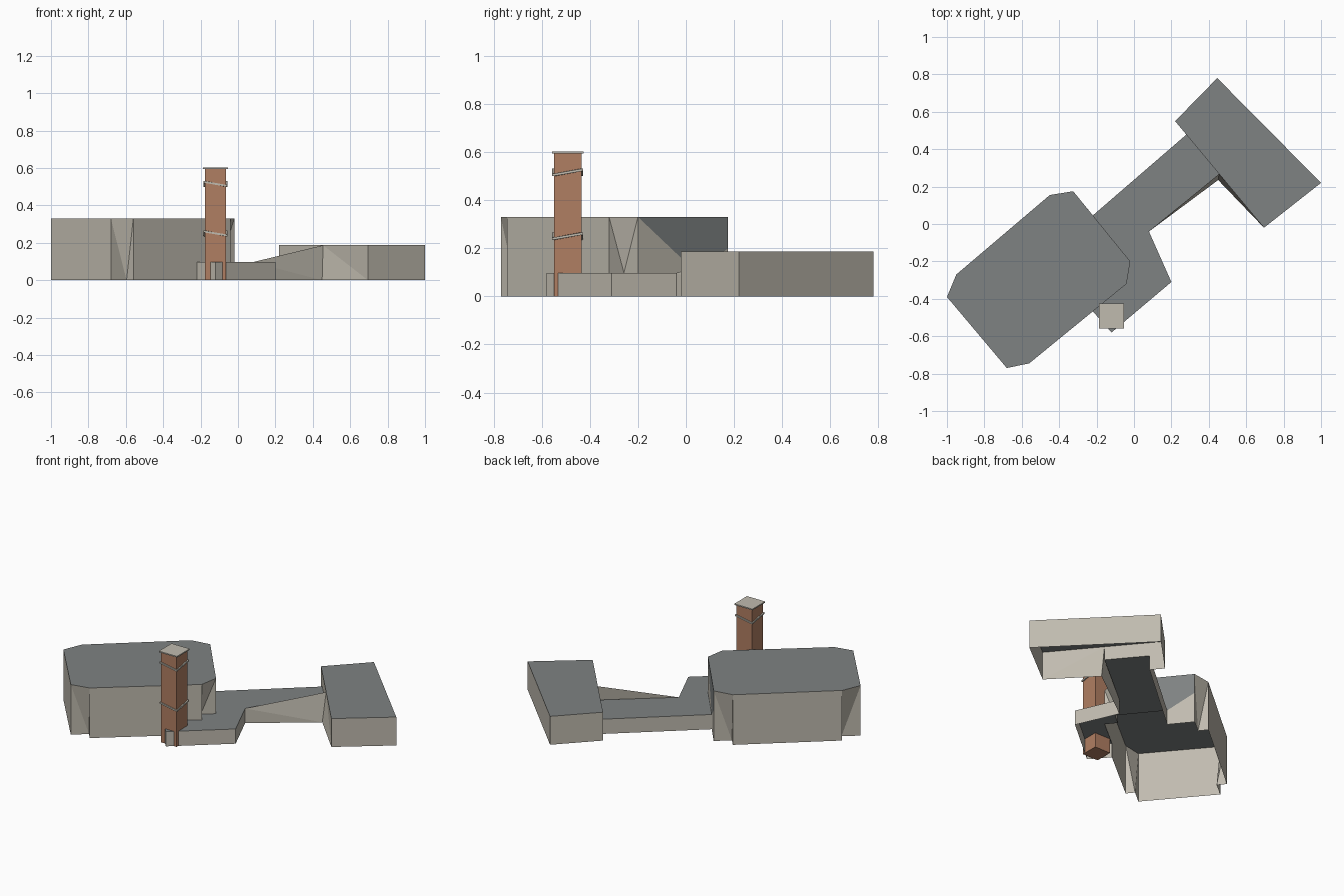
import bpy, math
from mathutils import Vector

if "Cube" in bpy.data.objects:
    bpy.data.objects.remove(bpy.data.objects["Cube"])


def material(name, rgb):
    lin = [(c / 255 / 12.92) if c < 10 else ((c / 255 + 0.055) / 1.055) ** 2.4 for c in rgb]
    m = bpy.data.materials.new(name)
    m.diffuse_color = (*lin, 1)
    m.use_nodes = True
    m.node_tree.nodes["Principled BSDF"].inputs["Base Color"].default_value = m.diffuse_color
    return m


WALL = material("beige wall", (192, 187, 175))
ROOF = material("grey roof", (126, 130, 130))
BRICK = material("brown brick", (176, 126, 98))


def shell(name, faces, centre, mats=(WALL, ROOF)):
    """faces: (material index, points); every face is turned away from centre."""
    verts, polys, idx = [], [], []
    for mi, pts in faces:
        pts = [Vector(p) for p in pts]
        n = Vector()
        for i, p in enumerate(pts):
            n += p.cross(pts[(i + 1) % len(pts)])
        mid = sum(pts, Vector()) / len(pts)
        if n.dot(mid - Vector(centre)) < 0:
            pts.reverse()
        polys.append(range(len(verts), len(verts) + len(pts)))
        verts += pts
        idx.append(mi)
    me = bpy.data.meshes.new(name)
    me.from_pydata(verts, [], [list(p) for p in polys])
    for m in mats:
        me.materials.append(m)
    for f, mi in zip(me.polygons, idx):
        f.material_index = mi
    ob = bpy.data.objects.new(name, me)
    bpy.context.collection.objects.link(ob)
    return ob


def at(p, z):
    return (p[0], p[1], z)


def wall(a, b, z0, z1):
    return (0, [at(a, z0), at(b, z0), at(b, z1), at(a, z1)])


def flat(pts, z):
    return (1, [at(p, z) for p in pts])


def notch(a, apex, b, z0, z1):
    """Chamfered top edge whose foot folds in to an inner corner."""
    return [(0, [at(a, z1), at(a, z0), at(apex, z0)]),
            (0, [at(a, z1), at(apex, z0), at(b, z1)]),
            (0, [at(apex, z0), at(b, z0), at(b, z1)])]


H, L, W = 0.33, 0.097, 0.187      # hall, link and wing heights

# Shared plan points
sw_w, sw_s = (-1, -0.39), (-0.68, -0.77)
se_s, se_e = (-0.56, -0.745), (-0.04, -0.32)
ne_e, ne_n = (-0.02, -0.20), (-0.325, 0.175)
nw_n, nw_w = (-0.45, 0.155), (-0.95, -0.27)
link_w, link_n = (-0.22, 0.046), (0.28, 0.478)
link_s, link_e = (0.08, -0.04), (0.455, 0.268)
annex_w, annex_s, annex_e = (-0.22, -0.467), (-0.12, -0.58), (0.20, -0.31)
apex_e, fold = (-0.091, -0.258), (0.45, 0.235)

# Main hall: flat roof, four walls, folded corners, open underneath
hall = [flat([sw_w, sw_s, se_s, se_e, ne_e, ne_n, nw_n, nw_w], H),
        wall(sw_w, sw_s, 0, H), wall(nw_n, nw_w, 0, H),
        (0, [at(se_s, 0), at(annex_w, 0), at(annex_w, L), at(se_e, L), at(se_e, H), at(se_s, H)]),
        (1, [at(ne_e, H), at(ne_n, H), at(ne_n, 0.2), at(link_w, L)]),
        (0, [at(ne_e, L), at(link_w, L), at(ne_e, H)]),
        (0, [at(link_w, L), at(link_w, 0), at(ne_n, 0), at(ne_n, 0.2)])]
hall += notch(sw_s, (-0.596, -0.70), se_s, 0, H)
hall += notch(se_e, apex_e, ne_e, L, H)
hall += notch(ne_n, (-0.41, 0.106), nw_n, 0, H)
hall += notch(nw_w, (-0.911, -0.318), sw_w, 0, H)
shell("main_hall", hall, (-0.51, -0.3, 0.16))

# Low link between hall and wing, with one wall rising toward the wing
shell("link_corridor", [
    flat([link_n, link_w, ne_e, link_s, link_e], L),
    wall(link_w, link_n, 0, L),
    (0, [at(link_s, L), at(link_s, 0), at(fold, 0)]),
    (0, [at(link_s, L), at(fold, 0), at(link_e, W)]),
], (0.12, 0.16, 0))

# Low annex in front of the hall
shell("annex", [
    flat([link_s, ne_e, apex_e, se_e, annex_w, annex_s, annex_e], L),
    wall(link_s, annex_e, 0, L), wall(annex_e, annex_s, 0, L),
    wall(annex_s, annex_w, 0, L),
], (0, -0.3, 0))

# Far wing
ww, wn, we, ws = (0.22, 0.55), (0.445, 0.78), (1.0, 0.22), (0.695, -0.02)
shell("far_wing", [
    flat([ww, link_n, link_e, ws, we, wn], W),
    wall(ww, wn, 0, W), wall(wn, we, 0, W), wall(we, ws, 0, W),
    wall(ww, link_n, 0, W), wall(link_n, link_e, L, W),
    (0, [at(link_e, W), at(fold, 0), at(ws, 0)]),
    (0, [at(link_e, W), at(ws, 0), at(ws, W)]),
], (0.6, 0.37, 0.09))

# Chimney: square shaft, thin cap and two zigzag bands
CX, CY = -0.12, -0.492


def box(name, half, z0, z1, mat):
    bpy.ops.mesh.primitive_cube_add(size=1, location=(CX, CY, (z0 + z1) / 2))
    ob = bpy.context.object
    ob.name = name
    ob.scale = (2 * half, 2 * half, z1 - z0)
    ob.data.materials.append(mat)


box("chimney_shaft", 0.057, 0, 0.594, BRICK)
box("chimney_cap", 0.066, 0.594, 0.602, WALL)

for name, z in (("lower_band", 0.25), ("upper_band", 0.515)):
    faces = []
    ring = [(-1, -1, 0.011), (1, -1, -0.011), (1, 1, 0.011), (-1, 1, -0.011)]
    for i in range(4):
        p, q = ring[i], ring[(i + 1) % 4]

        def c(k, half, dz):
            return (CX + k[0] * half, CY + k[1] * half, z + k[2] + dz)
        h, r, s = 0.005, 0.064, 0.056
        faces += [(0, [c(p, r, -h), c(q, r, -h), c(q, r, h), c(p, r, h)]),
                  (0, [c(p, r, h), c(q, r, h), c(q, s, h), c(p, s, h)]),
                  (0, [c(p, r, -h), c(q, r, -h), c(q, s, -h), c(p, s, -h)])]
    shell(name, faces, (CX, CY, z), (WALL,))
